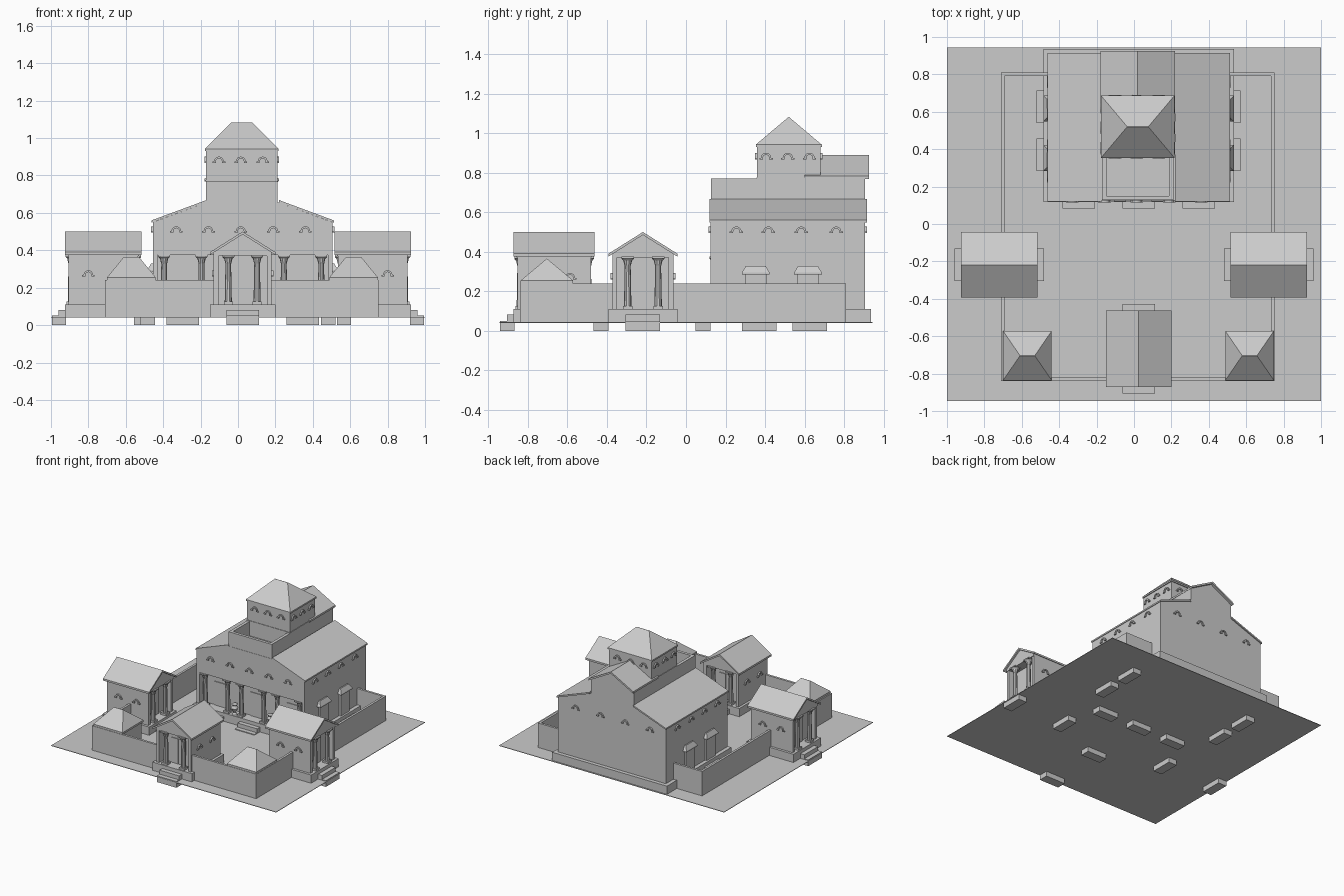
import bpy, bmesh, math
from mathutils import Matrix, Vector

cube = bpy.data.objects.get("Cube")
if cube:
    bpy.data.objects.remove(cube, do_unlink=True)

STONE = bpy.data.materials.new("pale_stone")
STONE.use_nodes = True
GREY = (0.6, 0.6, 0.6, 1)
STONE.diffuse_color = GREY
STONE.node_tree.nodes["Principled BSDF"].inputs["Base Color"].default_value = GREY


def place(x=0, y=0, z=0, turn=0):
    return Matrix.Translation((x, y, z)) @ Matrix.Rotation(math.radians(turn), 4, 'Z')


class Part:
    """Collects simple solids, then becomes one named object."""

    def __init__(self, name, at=None):
        self.name, self.at, self.bm = name, at or Matrix(), bmesh.new()

    def loft(self, low, high):
        a = [self.bm.verts.new(self.at @ Vector(p)) for p in low]
        b = [self.bm.verts.new(self.at @ Vector(p)) for p in high]
        self.bm.faces.new(a)
        self.bm.faces.new(b[::-1])
        for i in range(len(a)):
            j = (i + 1) % len(a)
            self.bm.faces.new((a[j], a[i], b[i], b[j]))

    def box(self, x0, x1, y0, y1, z0, z1):
        ring = [(x0, y0), (x1, y0), (x1, y1), (x0, y1)]
        self.loft([(x, y, z0) for x, y in ring], [(x, y, z1) for x, y in ring])

    def prism(self, profile, y0, y1):
        """Profile in x and z, pushed along y."""
        self.loft([(x, y0, z) for x, z in profile], [(x, y1, z) for x, z in profile])

    def hip(self, x, y, hx, hy, z0, z1, ridge):
        """Hipped roof whose short ridge runs along x."""
        low = [(x - hx, y - hy, z0), (x + hx, y - hy, z0), (x + hx, y + hy, z0), (x - hx, y + hy, z0)]
        self.loft(low, [(x + s * ridge, y + t * 0.001, z1) for s, t in ((-1, -1), (1, -1), (1, 1), (-1, 1))])

    def drum(self, x, y, rings, sides=10):
        """Turned solid from (radius, height) rings."""
        def ring(r, z):
            return [(x + r * math.cos(math.tau * i / sides), y + r * math.sin(math.tau * i / sides), z)
                    for i in range(sides)]
        for (r0, z0), (r1, z1) in zip(rings, rings[1:]):
            self.loft(ring(r0, z0), ring(r1, z1))

    def column(self, x, y, z0, z1):
        self.box(x - .024, x + .024, y - .024, y + .024, z0, z0 + .015)
        self.drum(x, y, [(.019, z0 + .015), (.015, z1 - .045)])
        self.drum(x, y, [(.016, z1 - .045), (.022, z1 - .02), (.032, z1 - .01)])
        self.box(x - .032, x + .032, y - .03, y + .03, z1 - .01, z1)

    def arch(self, x, y, z, turn):
        """Hood moulding with flared feet; turn 0 faces the front."""
        arc = [math.pi * i / 8 for i in range(9)]
        outer = [(.026 * math.cos(a), .026 * math.sin(a) + .005) for a in arc]
        inner = [(.016 * math.cos(a), .016 * math.sin(a) + .005) for a in arc]
        foot = [(-.034, .005), (-.034, -.003), (-.016, -.003)]
        shape = outer + foot + inner[::-1] + [(-px, pz) for px, pz in foot[::-1]]
        old, self.at = self.at, self.at @ place(x, y, z, turn)
        self.prism(shape, -.01, .002)
        self.at = old

    def steps(self, x, y, turn):
        old, self.at = self.at, self.at @ place(x, y, 0, turn)
        self.box(-.087, .087, -.07, -.035, 0, .05)
        self.box(-.087, .087, -.035, .005, 0, .082)
        self.at = old

    def done(self):
        bmesh.ops.recalc_face_normals(self.bm, faces=self.bm.faces)
        mesh = bpy.data.meshes.new(self.name)
        self.bm.to_mesh(mesh)
        self.bm.free()
        mesh.materials.append(STONE)
        bpy.context.collection.objects.link(bpy.data.objects.new(self.name, mesh))


def mirrored(points):
    """Close a right-hand outline with its mirror image."""
    return points + [(-x, z) for x, z in points[::-1]]


CX, G = .025, .04      # building axis and ground level

ground = Part("ground_slab")
ground.box(-1, 1, -.945, .945, G, G + .004)
ground.done()


# Gate and two side pavilions share one design, with the ridge along local y
def pavilion(name, at):
    p = Part(name + "_plinth", at)
    p.box(-.175, .175, -.205, .205, G, .11)
    for turn in (0, 180):
        old, p.at = p.at, p.at @ place(turn=turn)
        p.steps(0, -.205, 0)
        p.at = old
    p.done()
    w = Part(name + "_walls", at)
    for s in (-1, 1):
        w.box(s * .155, s * .13, -.185, .185, .11, .375)
        for y in (-.08, .08):
            w.arch(s * .155, y, .262, 90 * s)
    w.box(-.14, .14, -.12, .12, .11, .375)
    w.prism([(-.155, .37), (.155, .37), (.155, .39), (0, .485), (-.155, .39)], -.19, .19)
    w.done()
    c = Part(name + "_columns", at)
    for s in (-1, 1):
        for x in (-.077, .077):
            c.column(x, s * .172, .11, .375)
        for x in (-.032, .032):
            c.box(x - .03, x + .03, s * .12, s * .126, .11, .31)
    c.done()
    r = Part(name + "_roof", at)
    r.prism([(.175, .375), (.175, .39), (0, .5), (-.175, .39), (-.175, .375), (0, .485)], -.205, .205)
    r.done()


pavilion("gate", place(CX, -.667))
pavilion("left_pavilion", place(.72, -.218, 0, 90))
pavilion("right_pavilion", place(-.72, -.218, 0, 90))

# Courtyard walls
wall = Part("courtyard_wall")
for s, end in ((-1, -.45), (1, .5)):
    x = .02 + s * .73
    wall.box(x, x - s * .018, -.84, .81, G, .24)
    wall.box(x, end, .792, .81, G, .24)
    wall.box(x, CX + s * .15, -.84, -.822, G, .24)
wall.done()

# Corner turrets
for name, x in (("right", -.57), ("left", .618)):
    t = Part(name + "_corner_turret")
    t.box(x - .12, x + .12, -.825, -.585, G, .25)
    t.box(x - .13, x + .13, -.837, -.572, .24, .255)
    t.hip(x, -.704, .13, .132, .255, .365, .04)
    t.done()

# Main hall
hall = Part("hall_body", place(CX))
hall.prism(mirrored([(.48, .1), (.48, .55), (.195, .655)]), .2, .905)
hall.prism(mirrored([(.48, .375), (.48, .55), (.195, .655)]), .125, .2)
for s in (-1, 1):
    hall.box(s * .48, s * .455, .125, .2, .1, .375)
hall.done()
plinth = Part("hall_plinth", place(CX))
plinth.box(-.51, .51, .118, .935, G, .11)
for x in (-.32, 0, .32):
    plinth.steps(x, .118, 0)
for s in (-1, 1):
    for y in (.37, .627):
        plinth.steps(s * .51, y, 90 * s)
plinth.done()
aisle = Part("aisle_roofs", place(CX))
for s in (-1, 1):
    aisle.prism([(s * .487, .548), (s * .487, .56), (s * .195, .668), (s * .195, .655)], .12, .915)
aisle.done()

# Colonnade, doors and urns across the hall front
front = Part("hall_colonnade", place(CX))
urns = Part("hall_urns", place(CX))
for x in (-.32, 0, .32):
    for s in (-1, 1):
        front.column(x + s * .1, .15, .11, .375)
        front.box(x, x + s * .05, .194, .2, .11, .3)
for x in (-.16, .16):
    urns.drum(x, .15, [(.02, .11), (.01, .125), (.028, .16), (.016, .18), (.024, .19)])
front.done()
urns.done()

# Side doors with small hoods
doors = Part("side_door_porches", place(CX))
for s in (-1, 1):
    for y in (.353, .617):
        doors.box(s * .47, s * .495, y - .055, y + .055, .11, .285)
        low = [(s * .47, y - .07), (s * .51, y - .07), (s * .51, y + .07), (s * .47, y + .07)]
        high = [(s * .47, y - .05), (s * .49, y - .05), (s * .49, y + .05), (s * .47, y + .05)]
        doors.loft([(*q, .285) for q in low], [(*q, .295) for q in low])
        doors.loft([(*q, .295) for q in low], [(*q, .328) for q in high])
doors.done()

# Raised nave: open parapet in front, gabled roof behind
nave = Part("nave", place(CX - .005))
nave.box(-.192, .192, .36, .905, .6, .775)
nave.box(-.192, .192, .127, .15, .6, .77)
for s in (-1, 1):
    nave.box(s * .192, s * .168, .15, .36, .6, .77)
nave.prism([(-.185, .775), (.185, .775), (0, .875)], .68, .905)
nave.done()
gable = Part("nave_rear_roof", place(CX - .005))
gable.prism([(.198, .768), (.198, .783), (0, .89), (-.198, .783), (-.198, .768), (0, .875)], .6, .925)
gable.done()

# Tower
tower = Part("tower", place(CX - .005))
tower.box(-.19, .19, .36, .68, .6, .935)
tower.box(-.194, .194, .356, .684, .765, .777)
tower.done()
cap = Part("tower_roof", place(CX - .005))
cap.box(-.197, .197, .353, .687, .93, .942)
cap.hip(0, .52, .197, .167, .942, 1.082, .057)
cap.done()

# Arched window hoods on hall and tower
hoods = Part("window_hoods", place(CX - .01))
for x in (-.345, -.173, 0, .173, .345):
    hoods.arch(x, .125, .497, 0)
for x in (-.33, -.11, .11, .33):
    hoods.arch(x, .905, .497, 180)
for x in (-.117, 0, .117):
    hoods.arch(x, .36, .87, 0)
    hoods.arch(x, .68, .87, 180)
for s in (-1, 1):
    for y in (.255, .417, .583, .76):
        hoods.arch(.01 + s * .48, y, .497, 90 * s)
    for y in (.405, .515, .625):
        hoods.arch(.005 + s * .19, y, .87, 90 * s)
hoods.done()
